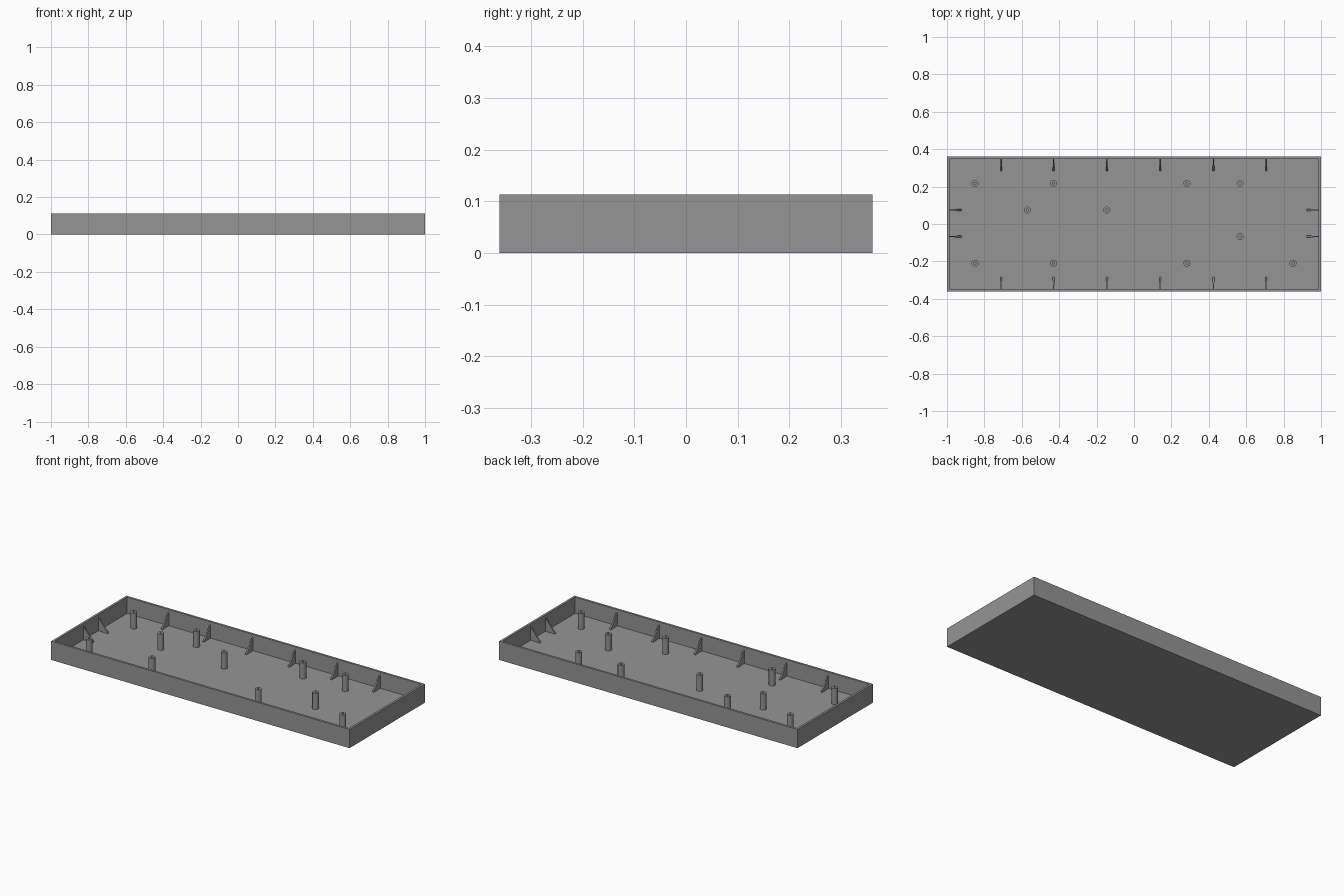
import bpy, bmesh, math
from mathutils import Matrix, Vector

if "Cube" in bpy.data.objects:
    bpy.data.objects.remove(bpy.data.objects["Cube"])

W, D, H = 1.0, 0.361, 0.113      # half width, half depth, full height
WALL, FLOOR = 0.0135, 0.0145

grey = bpy.data.materials.new("mid grey")
grey.diffuse_color = (0.3, 0.3, 0.3, 1)
grey.use_nodes = True
grey.node_tree.nodes["Principled BSDF"].inputs["Base Color"].default_value = grey.diffuse_color


def finish(bm, name):
    bmesh.ops.recalc_face_normals(bm, faces=bm.faces)
    mesh = bpy.data.meshes.new(name)
    bm.to_mesh(mesh)
    bm.free()
    mesh.materials.append(grey)
    obj = bpy.data.objects.new(name, mesh)
    bpy.context.collection.objects.link(obj)
    return obj


# Open tray: box whose top face is inset and pushed down to the floor
bm = bmesh.new()
bmesh.ops.create_cube(bm, size=1, matrix=Matrix.Translation((0, 0, H / 2))
                      @ Matrix.Diagonal((2 * W, 2 * D, H, 1)))
top = max(bm.faces, key=lambda f: f.calc_center_median().z)
bmesh.ops.inset_region(bm, faces=[top], thickness=WALL, use_even_offset=True)
inner = bmesh.ops.extrude_discrete_faces(bm, faces=[top])["faces"][0]
bmesh.ops.translate(bm, verts=inner.verts, vec=(0, 0, FLOOR - H))
finish(bm, "tray")


# Standoff: hollow post made by spinning a wall profile round its axis
def standoff(x, y, radius=0.0185, bore=0.0055, top_z=0.112, sides=24):
    bm = bmesh.new()
    profile = [(radius, FLOOR), (radius, top_z), (bore, top_z), (bore, FLOOR + 0.001), (0, FLOOR + 0.001)]
    verts = [bm.verts.new((r, 0, z)) for r, z in profile]
    edges = [bm.edges.new(pair) for pair in zip(verts, verts[1:])]
    bmesh.ops.spin(bm, geom=verts + edges, cent=(0, 0, 0), axis=(0, 0, 1),
                   angle=2 * math.pi, steps=sides)
    bmesh.ops.remove_doubles(bm, verts=bm.verts, dist=1e-5)
    obj = finish(bm, "standoff")
    obj.location = (x, y, 0)
    bpy.ops.object.select_all(action='DESELECT')
    obj.select_set(True)
    bpy.context.view_layer.objects.active = obj
    bpy.ops.object.shade_smooth_by_angle(angle=math.radians(35))


for y, xs in ((0.217, (-0.85, -0.43, 0.283, 0.567)), (0.075, (-0.57, -0.145)),
              (-0.067, (0.567,)), (-0.21, (-0.85, -0.43, 0.283, 0.85))):
    for x in xs:
        standoff(x, y)


# Rib: triangular fin, slightly thicker at its toe, pointing inward from a wall
def rib(x, y, angle, reach=0.064, top_z=0.098):
    bm = bmesh.new()
    sides = []
    for s in (-1, 1):
        sides.append([bm.verts.new(co) for co in
                      ((-0.002, s * 0.003, FLOOR), (reach, s * 0.005, FLOOR),
                       (reach, s * 0.005, FLOOR + 0.004), (-0.002, s * 0.003, top_z))])
    a, b = sides
    bm.faces.new(a)
    bm.faces.new(b)
    for i in range(4):
        j = (i + 1) % 4
        bm.faces.new((a[i], a[j], b[j], b[i]))
    obj = finish(bm, "wall_rib")
    obj.location = (x, y, 0)
    obj.rotation_euler.z = angle


for side in (-1, 1):
    for x in (-0.71, -0.43, -0.145, 0.14, 0.425, 0.707):
        rib(x, side * (D - WALL), -side * math.pi / 2)
    for y in (0.075, -0.067):
        rib(side * (W - WALL), y, math.pi if side > 0 else 0)
